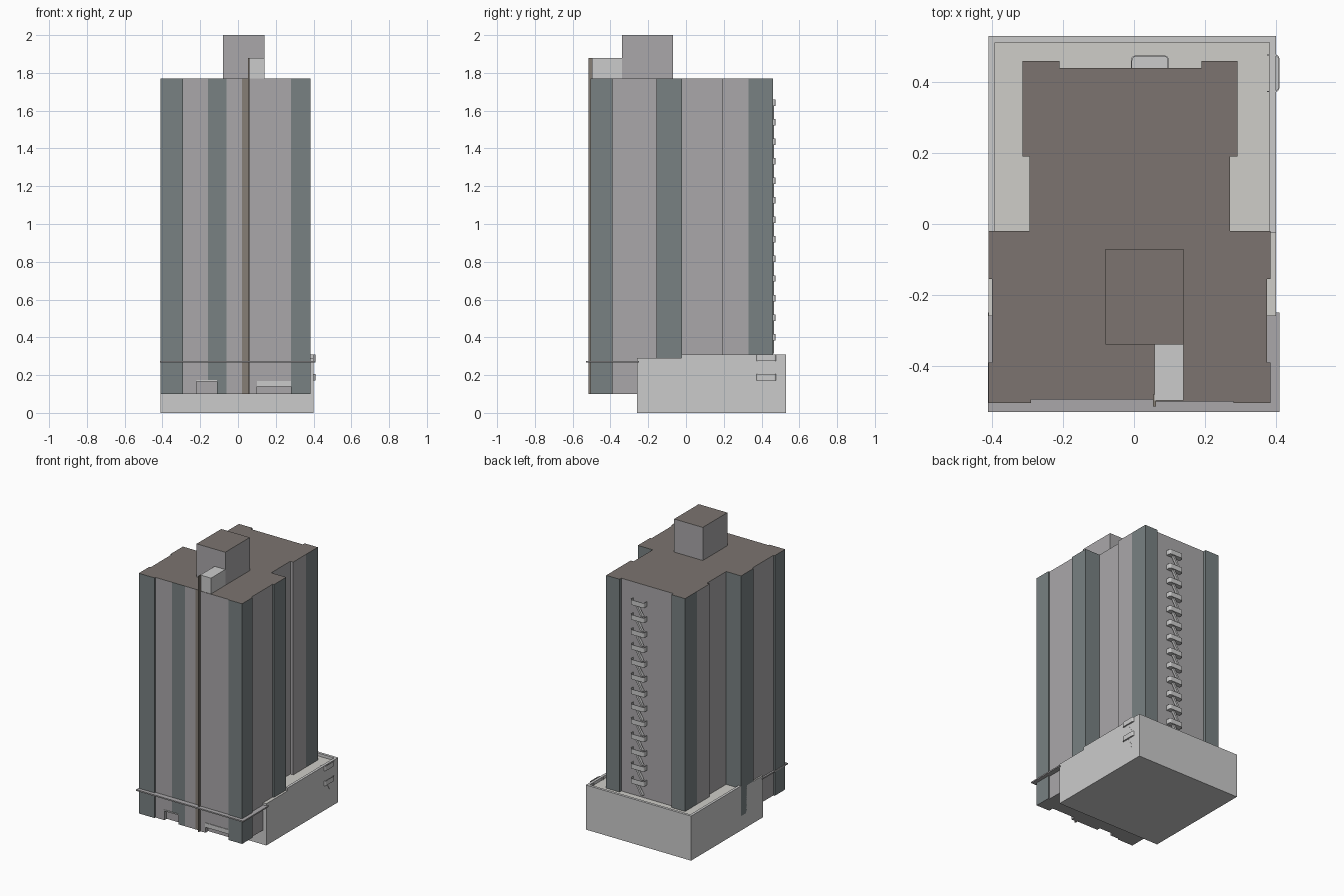
import bpy, bmesh, math
from mathutils import Vector, Matrix

if "Cube" in bpy.data.objects:
    bpy.data.objects.remove(bpy.data.objects["Cube"])


def material(name, rgb):
    m = bpy.data.materials.new(name)
    m.diffuse_color = (*rgb, 1)
    m.use_nodes = True
    m.node_tree.nodes["Principled BSDF"].inputs["Base Color"].default_value = m.diffuse_color
    return m


WALL = material("wall_grey", (0.40, 0.39, 0.40))
DARK = material("dark_panel", (0.19, 0.22, 0.225))
BROWN = material("brown_panel", (0.24, 0.21, 0.18))
ROOF = material("roof_brown", (0.20, 0.175, 0.16))
TERRACE = material("terrace_roof", (0.62, 0.61, 0.58))


def finish(name, bm, mats=()):
    bmesh.ops.recalc_face_normals(bm, faces=bm.faces)
    mesh = bpy.data.meshes.new(name)
    bm.to_mesh(mesh)
    bm.free()
    for m in mats:
        mesh.materials.append(m)
    ob = bpy.data.objects.new(name, mesh)
    bpy.context.collection.objects.link(ob)
    return ob


def add_box(bm, x0, x1, y0, y1, z0, z1):
    mat = Matrix.Translation(((x0 + x1) / 2, (y0 + y1) / 2, (z0 + z1) / 2)) @ \
        Matrix.Diagonal((x1 - x0, y1 - y0, z1 - z0, 1))
    bmesh.ops.create_cube(bm, size=1, matrix=mat)


def box(name, *dims, mats=(), top=0):
    bm = bmesh.new()
    add_box(bm, *dims)
    bm.normal_update()
    for f in bm.faces:
        if f.normal.z > 0.5:
            f.material_index = top
    return finish(name, bm, mats)


# Tower: plan outline, with the finish of the wall that starts at each corner
g, d, b = 0, 1, 2
outline = [
    (-.41, -.505, d), (-.29, -.505, d), (-.29, -.495, g), (-.16, -.495, d),
    (-.06, -.495, g), (.02, -.495, b), (.055, -.495, g), (.055, -.50, g),
    (.28, -.50, d), (.28, -.505, d), (.385, -.505, d), (.385, -.39, d),
    (.375, -.39, g), (.375, -.155, d), (.385, -.155, d), (.385, -.02, d),
    (.27, -.02, g), (.27, .19, g), (.292, .19, g), (.292, .33, d),
    (.292, .46, d), (.19, .46, d), (.19, .44, g), (-.21, .44, d),
    (-.21, .46, d), (-.315, .46, d), (-.315, .33, g), (-.315, .19, g),
    (-.295, .19, g), (-.295, -.02, d), (-.41, -.02, d), (-.41, -.155, d),
    (-.40, -.155, g), (-.40, -.39, d), (-.41, -.39, d)]
bm = bmesh.new()
low = [bm.verts.new((x, y, 0.10)) for x, y, _ in outline]
high = [bm.verts.new((x, y, 1.77)) for x, y, _ in outline]
for i, (_, _, m) in enumerate(outline):
    j = (i + 1) % len(outline)
    bm.faces.new((low[i], low[j], high[j], high[i])).material_index = m
bm.faces.new(high).material_index = 3
bm.faces.new(low[::-1])
tower = finish("tower", bm, (WALL, DARK, BROWN, ROOF))

# Street entrance recesses cut into the tower front
bm = bmesh.new()
add_box(bm, -.22, -.11, -.55, -.47, .05, .165)
add_box(bm, .10, .28, -.55, -.47, .05, .14)
cutter = finish("entrance_cutter", bm, (WALL,))
cutter.hide_render = True
cutter.hide_viewport = True
cut = tower.modifiers.new("entrances", 'BOOLEAN')
cut.operation = 'DIFFERENCE'
cut.solver = 'EXACT'
cut.object = cutter
box("left_entrance_lintel", -.22, -.11, -.499, -.47, .165, .173)
box("right_entrance_lintel", .10, .28, -.504, -.47, .14, .17)

# Rooftop machine room, stair head and the fin running down the front
box("machine_room", -.08, .14, -.34, -.07, 1.76, 2.0, mats=(WALL, ROOF), top=1)
box("stair_head", .058, .14, -.497, -.34, 1.76, 1.88)
box("front_fin", .054, .062, -.515, -.48, .10, 1.88, mats=(BROWN,))

# Podium, terrace parapet and thin street canopy
box("podium", -.41, .40, -.26, .53, 0, .29, mats=(None, TERRACE), top=1)
bm = bmesh.new()
add_box(bm, -.41, .40, .512, .53, .28, .31)
add_box(bm, -.41, -.392, -.025, .512, .28, .31)
add_box(bm, .382, .40, -.025, .512, .28, .31)
finish("terrace_parapet", bm)
box("street_canopy", -.412, .41, -.53, -.25, .266, .275, mats=(WALL,))


# Fire escapes: u runs right as seen from outside, w runs outward from the wall
def fire_escape(name, origin, u, w, tops, width=.106, depth=.035):
    bm = bmesh.new()
    r, rail, t = .012, .034, .003
    path = [(-width / 2, 0)]
    for cx, start in ((-width / 2 + r, 180), (width / 2 - r, 90)):
        for k in range(4):
            a = math.radians(start - 30 * k)
            path.append((cx + r * math.cos(a), depth - r + r * math.sin(a)))
    path.append((width / 2, 0))

    def prism(pts, z0, z1):
        rings = [[bm.verts.new((p[0], p[1], z)) for p in pts] for z in (z0, z1)]
        n = len(pts)
        for i in range(n):
            j = (i + 1) % n
            bm.faces.new((rings[0][i], rings[0][j], rings[1][j], rings[1][i]))
        bm.faces.new(rings[0][::-1])
        bm.faces.new(rings[1])

    for z in tops:
        prism(path, z - rail, z - rail + t)
        inner = [(p[0] * (1 - 2 * t / width), p[1] * (1 - t / depth)) for p in path]
        prism(path + inner[::-1], z - rail, z)
        # sloping flight down to the next landing
        a0, a1, zt, zb = -.012, .03, z - rail, z - .1035
        side = [(a0 - .008, zt), (a0 + .008, zt), (a1 + .008, zb), (a1 - .008, zb)]
        ends = [[bm.verts.new((a, v, c)) for a, c in side] for v in (.008, .026)]
        for i in range(4):
            j = (i + 1) % 4
            bm.faces.new((ends[0][i], ends[0][j], ends[1][j], ends[1][i]))
        bm.faces.new(ends[0])
        bm.faces.new(ends[1])
    for v in bm.verts:
        v.co = Vector(origin) + Vector(u) * v.co.x + Vector(w) * v.co.y \
            + Vector((0, 0, v.co.z))
    return finish(name, bm)


fire_escape("rear_fire_escape", (.045, .44, 0), (-1, 0, 0), (0, 1, 0),
            [1.66 - .1035 * i for i in range(13)])
fire_escape("side_fire_escape", (.375, .425, 0), (0, 1, 0), (1, 0, 0), [.31, .2065])
